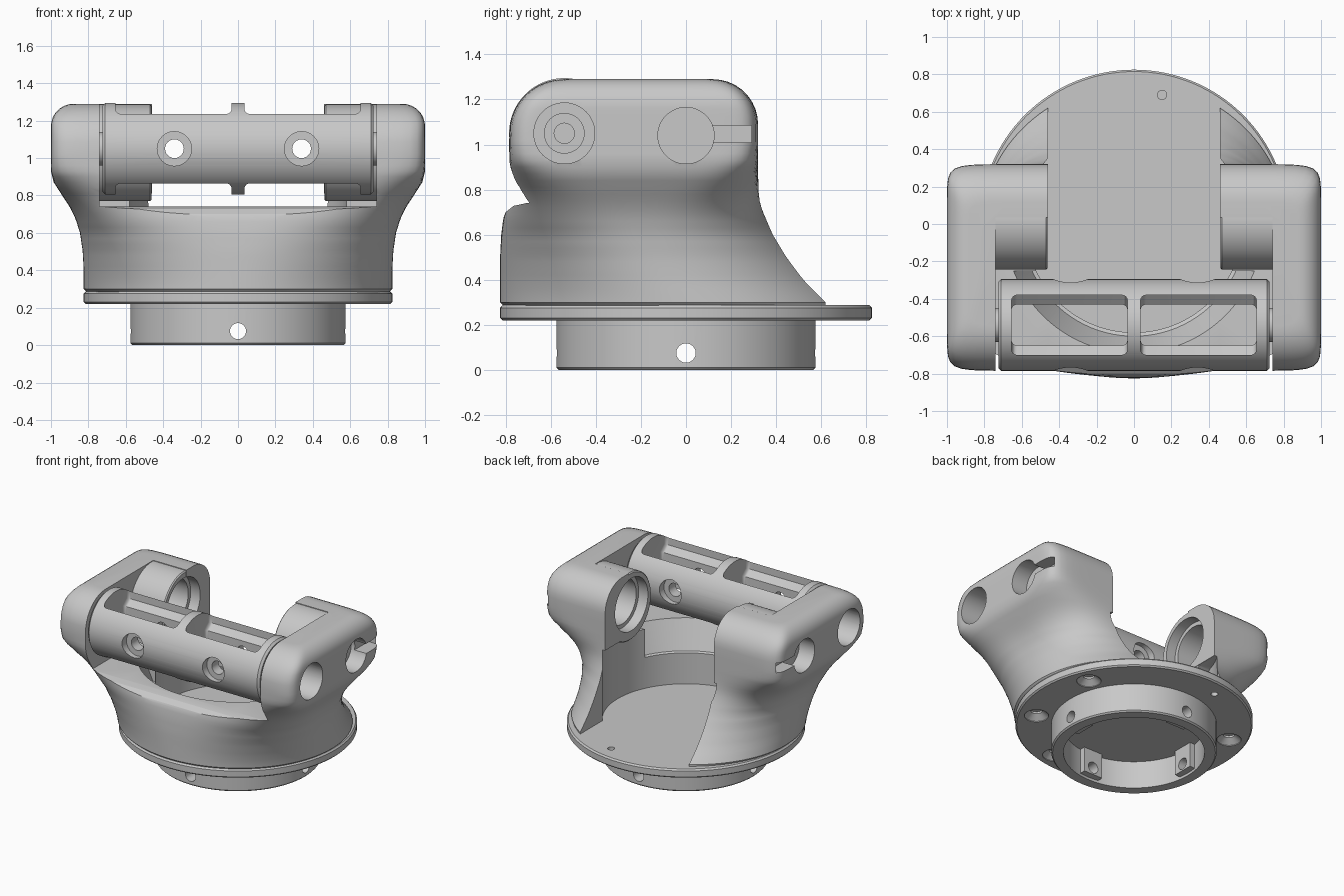
import bpy, bmesh, math
from mathutils import Vector, Matrix

if "Cube" in bpy.data.objects:
    bpy.data.objects.remove(bpy.data.objects["Cube"])

TONE = (0.58, 0.58, 0.58, 1)
grey = bpy.data.materials.new("grey metal")
grey.use_nodes = True
grey.diffuse_color = TONE
grey.node_tree.nodes["Principled BSDF"].inputs["Base Color"].default_value = TONE


def make(name, bm):
    bmesh.ops.recalc_face_normals(bm, faces=bm.faces)
    mesh = bpy.data.meshes.new(name)
    bm.to_mesh(mesh)
    bm.free()
    obj = bpy.data.objects.new(name, mesh)
    bpy.context.collection.objects.link(obj)
    mesh.materials.append(grey)
    return obj


def loft(name, rings, cap_bevel=0):
    """Closed skin through rings of equal point count."""
    bm = bmesh.new()
    rows = [[bm.verts.new(p) for p in ring] for ring in rings]
    n = len(rows[0])
    for a, b in zip(rows, rows[1:]):
        for i in range(n):
            j = (i + 1) % n
            bm.faces.new((a[i], a[j], b[j], b[i]))
    caps = [bm.faces.new(rows[0]), bm.faces.new(rows[-1])]
    if cap_bevel:
        bmesh.ops.recalc_face_normals(bm, faces=bm.faces)
        bmesh.ops.bevel(bm, geom=[e for f in caps for e in f.edges], offset=cap_bevel,
                        segments=4, affect="EDGES", profile=0.5)
    return make(name, bm)


def lathe(name, profile, axis="Z", at=(0, 0, 0), seg=96):
    """Solid of (radius, height) rings about an axis."""
    turn = Vector((0, 0, 1)).rotation_difference(
        Vector({"X": (1, 0, 0), "Y": (0, 1, 0), "Z": (0, 0, 1)}[axis])).to_matrix()
    rings = [[turn @ Vector((r * math.cos(t), r * math.sin(t), h)) + Vector(at)
              for t in (2 * math.pi * i / seg for i in range(seg))] for r, h in profile]
    return loft(name, rings)


def box(name, lo, hi):
    bm = bmesh.new()
    bmesh.ops.create_cube(bm, size=1)
    lo, hi = Vector(lo), Vector(hi)
    for v in bm.verts:
        v.co = (lo + hi) / 2 + Vector(c * s for c, s in zip(v.co, hi - lo))
    return make(name, bm)


def combine(target, tools, operation="DIFFERENCE"):
    for tool in tools:
        mod = target.modifiers.new("cut", "BOOLEAN")
        mod.operation, mod.solver, mod.object = operation, "EXACT", tool
        bpy.context.view_layer.objects.active = target
        bpy.ops.object.modifier_apply(modifier=mod.name)
        bpy.data.objects.remove(tool)


def smooth(obj, angle=35):
    bpy.ops.object.select_all(action="DESELECT")
    obj.select_set(True)
    bpy.context.view_layer.objects.active = obj
    bpy.ops.object.shade_smooth_by_angle(angle=math.radians(angle))


# Yoke body: round at the foot, blending to a rounded block at the top
AXLE_Y, AXLE_Z = -0.54, 1.05


def lerp(table, z):
    for (z0, *a), (z1, *b) in zip(table, table[1:]):
        if z <= z1:
            t = max(0, (z - z0) / (z1 - z0))
            return [p + (q - p) * t for p, q in zip(a, b)]
    return table[-1][1:]


# height, half width, front reach, back reach at the slot, squareness
SHAPE = [(0.285, 0.81, 0.81, 0.62, 2), (0.3, 0.825, 0.825, 0.62, 2), (0.33, 0.825, 0.825, 0.59, 2),
         (0.4, 0.825, 0.825, 0.52, 2.05), (0.5, 0.83, 0.825, 0.445, 2.2), (0.6, 0.845, 0.82, 0.385, 2.5),
         (0.68, 0.87, 0.81, 0.35, 3), (0.74, 0.9, 0.79, 0.33, 3.6), (0.8, 0.94, 0.775, 0.322, 4.6),
         (0.87, 0.985, 0.78, 0.32, 7), (0.93, 1.0, 0.785, 0.32, 12), (1.0, 1.0, 0.785, 0.32, 16),
         (1.3, 1.0, 0.785, 0.32, 16)]


def outline(z, seg=192):
    wide, front, back, power = lerp(SHAPE, z)
    drop = 1.29 - z

    def fillet(r):
        return r - math.sqrt(max(0, r * r - max(0, r - drop) ** 2))

    wide, front, back = wide - fillet(0.12), front - fillet(0.24), back - fillet(0.2)
    f = (1 - (0.46 / wide) ** power) ** (1 / power)
    half = (back + front) / (1 + f)
    ring = []
    for i in range(seg):
        t = 2 * math.pi * i / seg
        c, s = math.cos(t), math.sin(t)
        r = (abs(c) ** power + abs(s) ** power) ** (-1 / power)
        ring.append((wide * r * c, half * r * s + half - front, z))
    return ring


heights = [0.285, 0.3] + [0.3 + 0.03 * k for k in range(1, 25)]
heights += [1.29 - 0.24 * (1 - math.sin(k * math.pi / 20)) for k in range(1, 11)]
body = loft("yoke_body", [outline(z) for z in heights])

# Cavity, flared front mouth, rear slot and front pocket for the barrel
cavity = lathe("cavity", [(0.58, 0.2), (0.58, 0.81)])
mouth = lathe("mouth", [(0.57, 0.52), (0.6, 0.53), (0.7, 0.76)])
combine(mouth, [box("mouth_limit", (-1, -0.25, 0), (1, 1, 1))])
slot = box("slot", (-0.46, 0, 0.2), (0.46, 1.2, 1.5))
opening = box("opening", (-0.46, -1.2, 0.74), (0.46, 0.2, 1.5))
pocket = box("pocket", (-0.74, -1.2, 0.74), (0.74, 0.035, 1.5))
combine(body, [cavity, mouth, slot, opening, pocket])

# Soft front rim: trim the upper outer edge of the front wall
rim = [(-0.9, 0.64), (-0.818, 0.66), (-0.8, 0.7), (-0.765, 0.728), (-0.7, 0.742), (-0.7, 0.8), (-0.9, 0.8)]
combine(body, [loft("rim_trim", [[(x, y, z) for y, z in rim] for x in (-0.735, 0.735)])])

# Round hubs, bores and outer sockets, same on both arms
for s in (1, -1):
    hub = lathe("hub", [(0.25, s * 0.462), (0.258, s * 0.47), (0.258, s * 0.8)], "X", (0, 0.015, 1.028))
    combine(body, [hub], "UNION")
    bore = lathe("bore", [(0.2, s * 0.4), (0.2, s * 0.54), (0.17, s * 0.54), (0.17, s * 0.82)],
                 "X", (0, 0, 1.04), 48)
    socket = lathe("socket", [(0.125, s * 0.87), (0.125, s * 1.1)], "X", (0, 0, 1.04), 48)
    axle = lathe("axle_hole", [(0.135, s * 0.7), (0.135, s * 1.1)], "X", (0, AXLE_Y, AXLE_Z), 48)
    xs = sorted((s * 0.9, s * 1.1))
    key = box("key_slit", (xs[0], 0.1, 1.01), (xs[1], 0.29, 1.085))
    combine(body, [bore, socket, axle, key])
smooth(body)

# Base flange with countersunk screw holes underneath and two small pin holes
flange = lathe("base_flange", [(0.815, 0.22), (0.825, 0.23), (0.825, 0.275), (0.815, 0.287)], seg=128)
holes = [lathe("screw", [(0.085, 0.2), (0.085, 0.225), (0.04, 0.26), (0.04, 0.275)], "Z",
               (0.69 * math.cos(math.radians(a)), 0.69 * math.sin(math.radians(a)), 0), 32)
         for a in (23, -29, -77, 157, 209, 257)]
holes.append(lathe("top_pin", [(0.025, 0.26), (0.025, 0.4)], "Z", (0.15, 0.69, 0), 24))
holes.append(lathe("under_pin", [(0.025, 0.1), (0.025, 0.25)], "Z", (-0.15, 0.69, 0), 24))
combine(flange, holes)
smooth(flange)

# Collar ring with inner pads and four radial holes
collar = lathe("base_collar", [(0.565, 0), (0.575, 0.01), (0.575, 0.225)])
combine(collar, [lathe("collar_bore", [(0.49, -0.1), (0.49, 0.21)])])
for k in range(4):
    pad = box("pad", (0.44, -0.08, 0.02), (0.53, 0.08, 0.215))
    pad.data.transform(Matrix.Rotation(k * math.pi / 2, 4, "Z"))
    combine(collar, [pad], "UNION")
for axis in "XY":
    combine(collar, [lathe("radial_hole", [(0.043, -0.7), (0.043, 0.7)], axis, (0, 0, 0.075), 24)])
smooth(collar)

# Barrel between the arms, with stub axles
side = [(0.045, 0.775), (0.09, 0.775), (0.09, 0.725), (0.23, 0.725), (0.245, 0.71)]
barrel = lathe("barrel", [(r, -x) for r, x in side] + [(r, x) for r, x in reversed(side)],
               "X", (0, AXLE_Y, AXLE_Z))
for s in (1, -1):
    # Window narrowed at mid height, open above and below
    hourglass = [(0.16, -0.3), (0.16, -0.13), (0.11, -0.09), (0.11, 0.09), (0.16, 0.13), (0.16, 0.3)]
    pts = hourglass + [(-w, h) for w, h in reversed(hourglass)]
    window = loft("window", [[(s * x, AXLE_Y + w, AXLE_Z + h) for w, h in pts] for x in (0.035, 0.655)],
                  0.03)
    bolt = lathe("bolt_hole", [(0.05, -0.4), (0.05, 0.4)], "Y", (s * 0.34, AXLE_Y, AXLE_Z), 24)
    sinks = [lathe("counterbore", [(0.092, d * 0.19), (0.092, d * 0.4)], "Y",
                   (s * 0.34, AXLE_Y, AXLE_Z), 24) for d in (1, -1)]
    dimple = lathe("dimple", [(0.045, s * 0.74), (0.045, s * 0.9)], "X", (0, AXLE_Y, AXLE_Z), 24)
    combine(barrel, [window, bolt, dimple] + sinks)
smooth(barrel)
